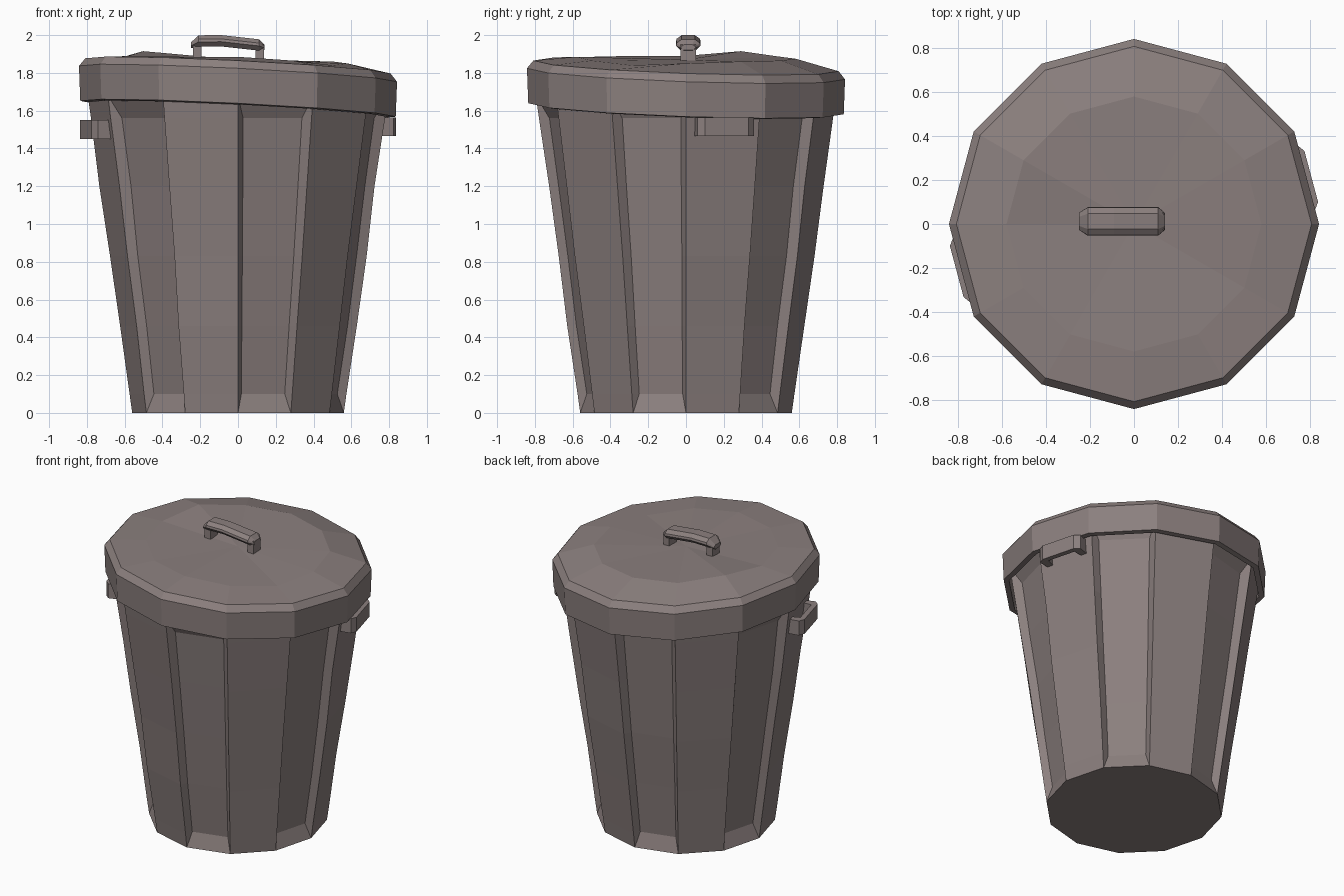
import bpy, bmesh, math, random
from mathutils import Vector

if "Cube" in bpy.data.objects:
    bpy.data.objects.remove(bpy.data.objects["Cube"])

random.seed(4)
N = 12
mat = bpy.data.materials.new("grey_brown_plastic")
mat.diffuse_color = (0.26, 0.215, 0.21, 1)
mat.use_nodes = True
mat.node_tree.nodes["Principled BSDF"].inputs["Base Color"].default_value = mat.diffuse_color


def finish(name, bm):
    bmesh.ops.recalc_face_normals(bm, faces=bm.faces)
    me = bpy.data.meshes.new(name)
    bm.to_mesh(me)
    bm.free()
    me.materials.append(mat)
    ob = bpy.data.objects.new(name, me)
    bpy.context.collection.objects.link(ob)
    return ob


def polar(r, i, z):
    a = 2 * math.pi * i / N
    return Vector((r * math.cos(a), r * math.sin(a), z))


def loft(bm, rings):
    # bridge closed rings of vertices
    for lo, hi in zip(rings, rings[1:]):
        n = len(lo)
        for i in range(n):
            bm.faces.new((lo[i], lo[(i + 1) % n], hi[(i + 1) % n], hi[i]))


def jit(s):
    return random.uniform(-s, s)


# Body: tapered 12-gon, every second side sunk into a recessed panel
bm = bmesh.new()
levels = [0, 0.1, 0.46, 0.83, 1.2, 1.56, 1.68]
rings = []
for k, z in enumerate(levels):
    r = 0.56 + 0.14 * z
    s = 0.006 if 1 < k < 5 else 0
    rings.append([bm.verts.new(polar(r + jit(s), i, z)) for i in range(N)])
bm.faces.new(rings[0])
last = len(levels) - 1
for i in range(N):
    j = (i + 1) % N
    a = [ring[i] for ring in rings]
    b = [ring[j] for ring in rings]
    if i % 2 == 0:
        strips = [(a, b)]
    else:
        mid = polar(1, i + 0.5, 0)
        ia, ib = [], []
        for k in range(len(levels)):
            if k in (0, last):
                ia.append(a[k])
                ib.append(b[k])
                continue
            t = (b[k].co - a[k].co) * 0.1
            d = mid * (0.045 + jit(0.004))
            ia.append(bm.verts.new(a[k].co + t - d))
            ib.append(bm.verts.new(b[k].co - t - d))
        strips = [(a, ia), (ia, ib), (ib, b)]
    for p, q in strips:
        for k in range(last):
            quad = list(dict.fromkeys((p[k], q[k], q[k + 1], p[k + 1])))
            bm.faces.new(quad)
finish("body", bm)


# Lid: slightly tilted rim, chamfered edge and a dented top
def tilt(v):
    v.z += 1.605 - 0.05 * v.x - 0.035 * v.y
    return v


bm = bmesh.new()
profile = [(0.785, 0.17), (0.80, 0.0), (0.835, 0.005), (0.842, 0.19), (0.808, 0.232)]
rings = [[bm.verts.new(tilt(polar(r, i, h))) for i in range(N)] for r, h in profile]
top_z = [1.85, 1.86, 1.865, 1.875, 1.885, 1.915, 1.89, 1.89, 1.885, 1.885, 1.865, 1.84]
top = [bm.verts.new(polar(0.58, i, z)) for i, z in enumerate(top_z)]
loft(bm, rings + [top])
centre = bm.verts.new((0, 0, 1.87))
for i in range(N):
    bm.faces.new((top[i], top[(i + 1) % N], centre))
bm.faces.new(rings[0])
finish("lid", bm)

# Lid handle: chamfered bar on two legs
bm = bmesh.new()
section = [(-0.04, -0.03), (0.04, -0.03), (0.065, -0.005), (0.062, 0.01), (0.035, 0.03),
           (-0.035, 0.03), (-0.062, 0.01), (-0.065, -0.005)]
bar = []
for x, z, w, h in [(-0.25, 1.945, 0.6, 0.5), (-0.21, 1.969, 1, 1), (-0.09, 1.97, 1, 1),
                   (0.11, 1.948, 1, 1), (0.14, 1.935, 0.6, 0.5)]:
    bar.append([bm.verts.new((x, 0.012 + y * w, z + q * h)) for y, q in section])
loft(bm, bar)
bm.faces.new(bar[0])
bm.faces.new(bar[-1])
for x in (-0.215, 0.115):
    leg = bmesh.ops.create_cube(bm, size=1)["verts"]
    for v in leg:
        v.co = (x + v.co.x * 0.045, 0.012 + v.co.y * 0.08, 1.9 + v.co.z * 0.1)
finish("lid_handle", bm)

# Side handles: U-shaped brackets on opposite flush panels
outline = [(0.73, -0.15), (0.81, -0.155), (0.835, -0.12), (0.835, 0.12), (0.81, 0.155),
           (0.73, 0.15), (0.73, 0.11), (0.80, 0.10), (0.80, -0.10), (0.73, -0.11)]
for name, angle, z in (("right_handle", 15, 1.465), ("left_handle", 195, 1.45)):
    c, s = math.cos(math.radians(angle)), math.sin(math.radians(angle))
    bm = bmesh.new()
    lo, hi = [[bm.verts.new((c * u - s * t, s * u + c * t, h)) for u, t in outline]
              for h in (z, z + 0.1)]
    loft(bm, [lo, hi])
    bm.faces.new(lo)
    bm.faces.new(hi)
    finish(name, bm)
